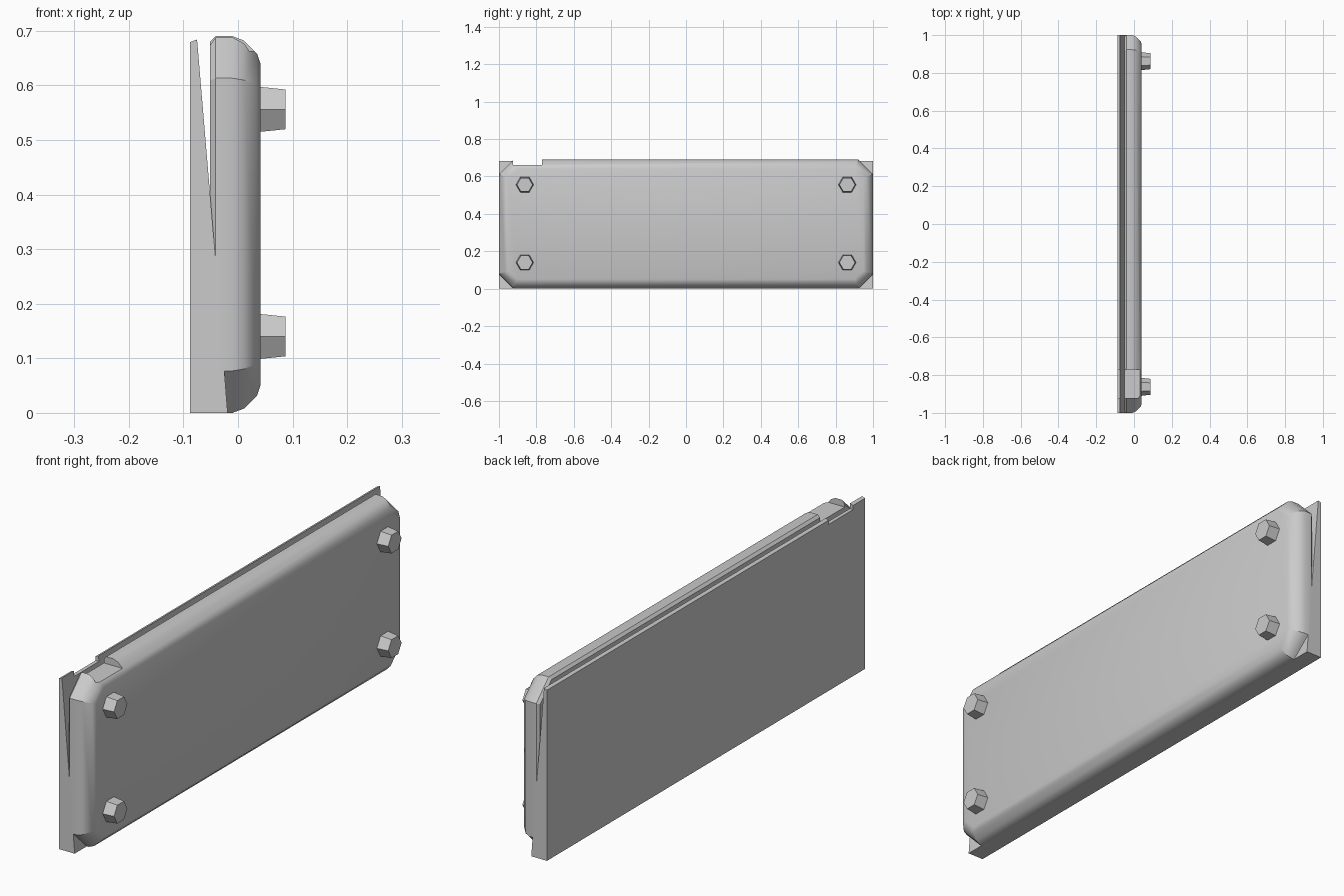
import bpy, bmesh, math
from mathutils import Matrix

if "Cube" in bpy.data.objects:
    bpy.data.objects.remove(bpy.data.objects["Cube"])

H, HALF_LEN, CORNER = 0.69, 1.0, 0.077


def make_object(name, bm):
    bmesh.ops.recalc_face_normals(bm, faces=bm.faces)
    mesh = bpy.data.meshes.new(name)
    bm.to_mesh(mesh)
    bm.free()
    ob = bpy.data.objects.new(name, mesh)
    bpy.context.collection.objects.link(ob)
    return ob


def loft(name, rings):
    """Skin closed rings of equal length and cap both ends."""
    bm = bmesh.new()
    loops = [[bm.verts.new(p) for p in ring] for ring in rings]
    n = len(loops[0])
    for a, b in zip(loops, loops[1:]):
        for i in range(n):
            j = (i + 1) % n
            bm.faces.new((a[i], a[j], b[j], b[i]))
    bm.faces.new(loops[0])
    bm.faces.new(loops[-1])
    return make_object(name, bm)


def octagon(x, d):
    """Plate outline with clipped corners, inset by d."""
    c = CORNER + d * math.tan(math.radians(22.5))
    y0, y1, z0, z1 = -HALF_LEN, HALF_LEN, 0, H
    return [(x, y0 + c, z0 + d), (x, y1 - c, z0 + d),
            (x, y1 - d, z0 + c), (x, y1 - d, z1 - c),
            (x, y1 - c, z1 - d), (x, y0 + c, z1 - d),
            (x, y0 + d, z1 - c), (x, y0 + d, z0 + c)]


def bolt(name, y, z):
    bm = bmesh.new()
    bmesh.ops.create_cone(bm, cap_ends=True, segments=6, radius1=0.048,
                          radius2=0.042, depth=0.051)
    rot = Matrix.Rotation(math.pi / 2, 4, 'Y')
    bmesh.ops.transform(bm, matrix=rot, verts=bm.verts)
    # turn so that two corners point along y
    if max(v.co.z for v in bm.verts) > 0.045:
        bmesh.ops.transform(bm, matrix=Matrix.Rotation(math.pi / 6, 4, 'X'), verts=bm.verts)
    bmesh.ops.translate(bm, vec=(0.0615, y, z), verts=bm.verts)
    return make_object(name, bm)


# Face plate: rounded rim section as (x, inset)
rim = [(-0.051, 0.01), (-0.041, 0), (-0.010, 0), (0.011, 0.008),
       (0.035, 0.032), (0.041, 0.050)]
plate = loft("face_plate", [octagon(x, d) for x, d in rim])

# Tapered backing board
wedge = [(-0.088, 0), (-0.088, 0.679), (-0.075, 0.684), (-0.040, 0.268), (-0.019, 0)]
board = loft("backing_wedge", [[(x, y, z) for x, z in wedge]
                               for y in (-HALF_LEN, HALF_LEN)])

# Notch in the top edge of both parts
bm = bmesh.new()
bmesh.ops.create_cube(bm, size=1)
bmesh.ops.scale(bm, vec=(0.4, 0.155, 0.1), verts=bm.verts)
bmesh.ops.translate(bm, vec=(0, -0.8475, 0.7125), verts=bm.verts)
cutter = make_object("notch_cutter", bm)
cutter.hide_render = True
for ob in (plate, board):
    mod = ob.modifiers.new("notch", 'BOOLEAN')
    mod.operation = 'DIFFERENCE'
    mod.solver = 'EXACT'
    mod.object = cutter
    bpy.context.view_layer.objects.active = ob
    bpy.ops.object.modifier_apply(modifier=mod.name)
bpy.data.objects.remove(cutter)

# Four hex bolts
for side, y in (("left", -0.862), ("right", 0.862)):
    for level, z in (("lower", 0.14), ("upper", 0.556)):
        bolt(f"bolt_{level}_{side}", y, z)

# Soft rim, crisp corners
bpy.ops.object.select_all(action='DESELECT')
plate.select_set(True)
bpy.context.view_layer.objects.active = plate
bpy.ops.object.shade_smooth_by_angle(angle=math.radians(30))
